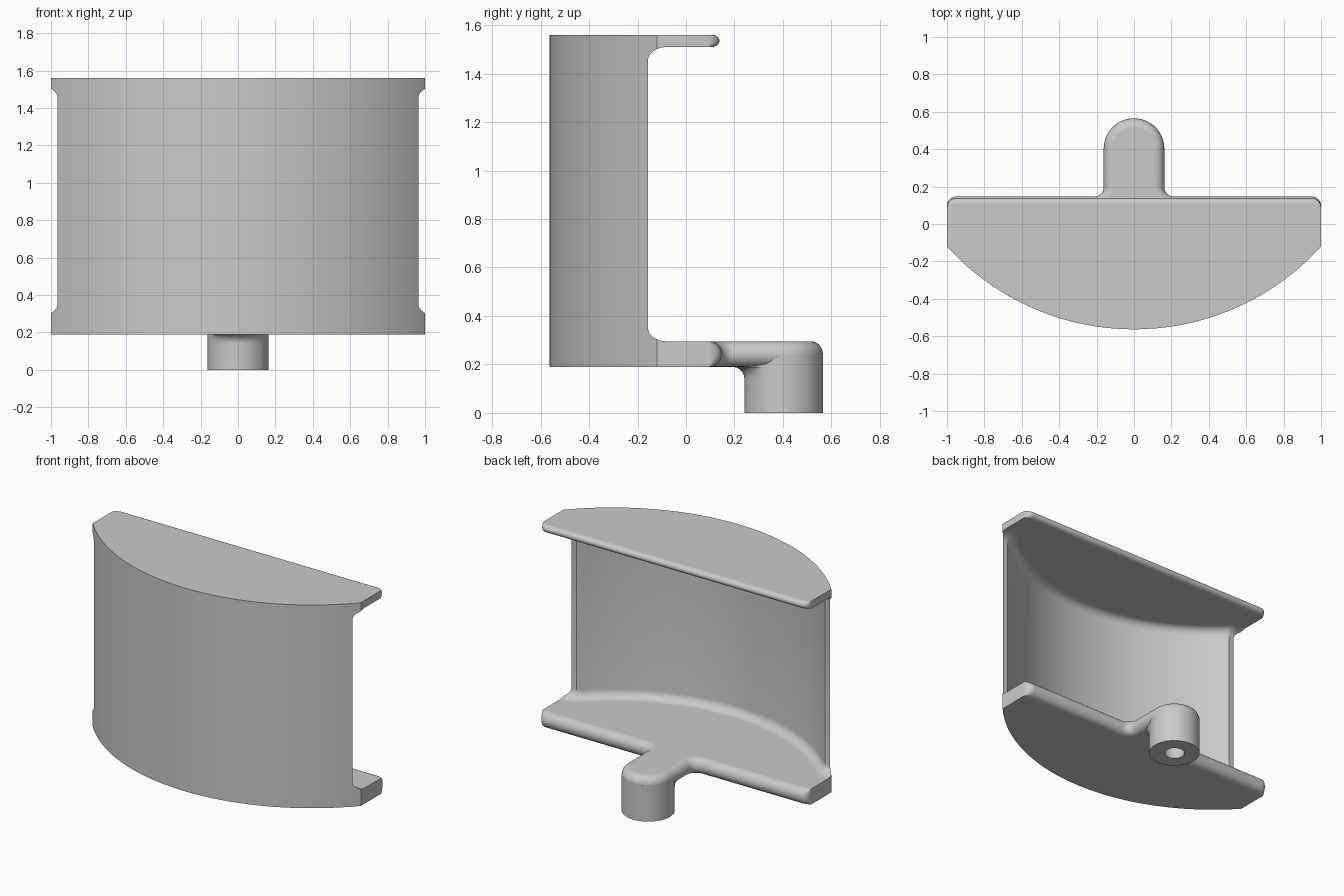
import bpy, bmesh
from math import sin, cos, pi, sqrt, radians

cube = bpy.data.objects.get("Cube")
if cube:
    bpy.data.objects.remove(cube, do_unlink=True)

grey = bpy.data.materials.new("plain grey")
grey.use_nodes = True
colour = (0.59, 0.59, 0.59, 1)
grey.diffuse_color = colour
grey.node_tree.nodes["Principled BSDF"].inputs["Base Color"].default_value = colour

SEG = 100                            # columns across the curved front
R_OUT, CENTRE_Y = 1.35, 0.787        # front arc radius and centre
R_IN = 1.32                          # inner face of the wall
END_Y = -0.157                       # flat back edge at the ends of the wall
FLOOR_Z, FLOOR_TOP = 0.19, 0.295
ROOF_Z, ROOF_TOP = 1.51, 1.56
FILLET = 0.055
POST_Y, POST_R = 0.403, 0.162


def arc(cx, cy, rx, ry, a0, a1, n=8):
    """Points on an elliptical arc, angles in degrees."""
    angles = [radians(a0 + (a1 - a0) * i / n) for i in range(n + 1)]
    return [(cx + rx * cos(a), cy + ry * sin(a)) for a in angles]


def arc_y(x, r):
    return CENTRE_Y - sqrt(r * r - x * x)


def spread_x(end):
    return [end * (-1 + 2 * i / SEG) for i in range(SEG + 1)]


def loft(name, rings, caps=True):
    """Skin closed rings of equal length into one smooth object."""
    bm = bmesh.new()
    rows = [[bm.verts.new(p) for p in ring] for ring in rings]
    n = len(rows[0])
    for low, high in zip(rows, rows[1:]):
        for i in range(n):
            j = (i + 1) % n
            bm.faces.new((low[i], low[j], high[j], high[i]))
    if caps:
        bm.faces.new(rows[0][::-1])
        bm.faces.new(rows[-1])
    bmesh.ops.remove_doubles(bm, verts=bm.verts, dist=0.0001)
    bmesh.ops.recalc_face_normals(bm, faces=bm.faces)
    mesh = bpy.data.meshes.new(name)
    bm.to_mesh(mesh)
    bm.free()
    mesh.materials.append(grey)
    obj = bpy.data.objects.new(name, mesh)
    bpy.context.collection.objects.link(obj)
    bpy.ops.object.select_all(action='DESELECT')
    obj.select_set(True)
    bpy.context.view_layer.objects.active = obj
    bpy.ops.object.shade_smooth_by_angle(angle=radians(30))
    for face in mesh.polygons:       # keep the large caps flat
        if len(face.vertices) > 4:
            face.use_smooth = False


def plate_outline(back, inset, tab):
    """Half-moon outline; only the back edge and the tab are inset."""
    front = [(x, arc_y(x, R_OUT)) for x in spread_x(1)]
    half = arc(0.95, back - 0.05, 0.05, 0.05 - inset, 0, 90)
    if tab:
        half += arc(POST_R + 0.05, back + 0.05, 0.05 + inset, 0.05 + inset, 270, 180)
        half += arc(0, POST_Y, POST_R - inset, POST_R - inset, 0, 90, 16)[:-1]
    points = front + half
    if tab:
        points.append((0, POST_Y + POST_R - inset))
    return points + [(-x, y) for x, y in reversed(half)]


def plate(name, z0, z1, back, radius, tab=False):
    """Plate whose back edge is rounded above and below."""
    rings = []
    for i in range(13):
        a = -pi / 2 + pi * i / 12
        z = (z0 + z1) / 2 + sin(a) * (z1 - z0) / 2
        outline = plate_outline(back, radius * (1 - cos(a)), tab)
        rings.append([(x, y, z) for x, y in outline])
    loft(name, rings)


# Lower plate with its rear tab, and the thinner upper plate
plate("lower_plate", FLOOR_Z, FLOOR_TOP, 0.147, 0.049, tab=True)
plate("upper_plate", ROOF_Z, ROOF_TOP, 0.138, 0.03)


# Thin curved wall with flat back ends, flaring into both plates
def wall_ring(z, offset):
    end_y = END_Y + 1.45 * offset
    end = min(1, sqrt(R_OUT ** 2 - (end_y - CENTRE_Y) ** 2))
    xs = spread_x(end)
    outer = [(x, arc_y(x, R_OUT), z) for x in xs]
    inner = [(x, min(end_y, arc_y(x, R_IN - offset)), z) for x in reversed(xs)]
    return outer + inner


steps = [radians(90 * i / 8) for i in range(9)]
# height above the plate and spread beyond the wall, from plate to wall
flare = [(FILLET * (1 - cos(a)), FILLET * (1 - sin(a))) for a in steps]
lower = [wall_ring(FLOOR_TOP + h, s) for h, s in flare]
upper = [wall_ring(ROOF_Z - h, s) for h, s in reversed(flare)]
loft("curved_wall", lower + upper, caps=False)


# Hollow post under the tab, blended into the tab on its front side
def post_ring(radius, z, spread=0):
    ring = []
    for i in range(64):
        a = 2 * pi * i / 64
        off = abs(a - 1.5 * pi)
        r = radius + (spread * cos(off * 1.5) if off < pi / 3 else 0)
        ring.append((r * cos(a), POST_Y + r * sin(a), z))
    return ring


blend = [post_ring(POST_R, FLOOR_Z - 0.05 * (1 - sin(a)), 0.05 * (1 - cos(a)))
         for a in steps]
loft("hollow_post",
     [post_ring(0.065, 0.2), post_ring(0.065, 0), post_ring(POST_R, 0)]
     + blend + [post_ring(POST_R, 0.24)])
